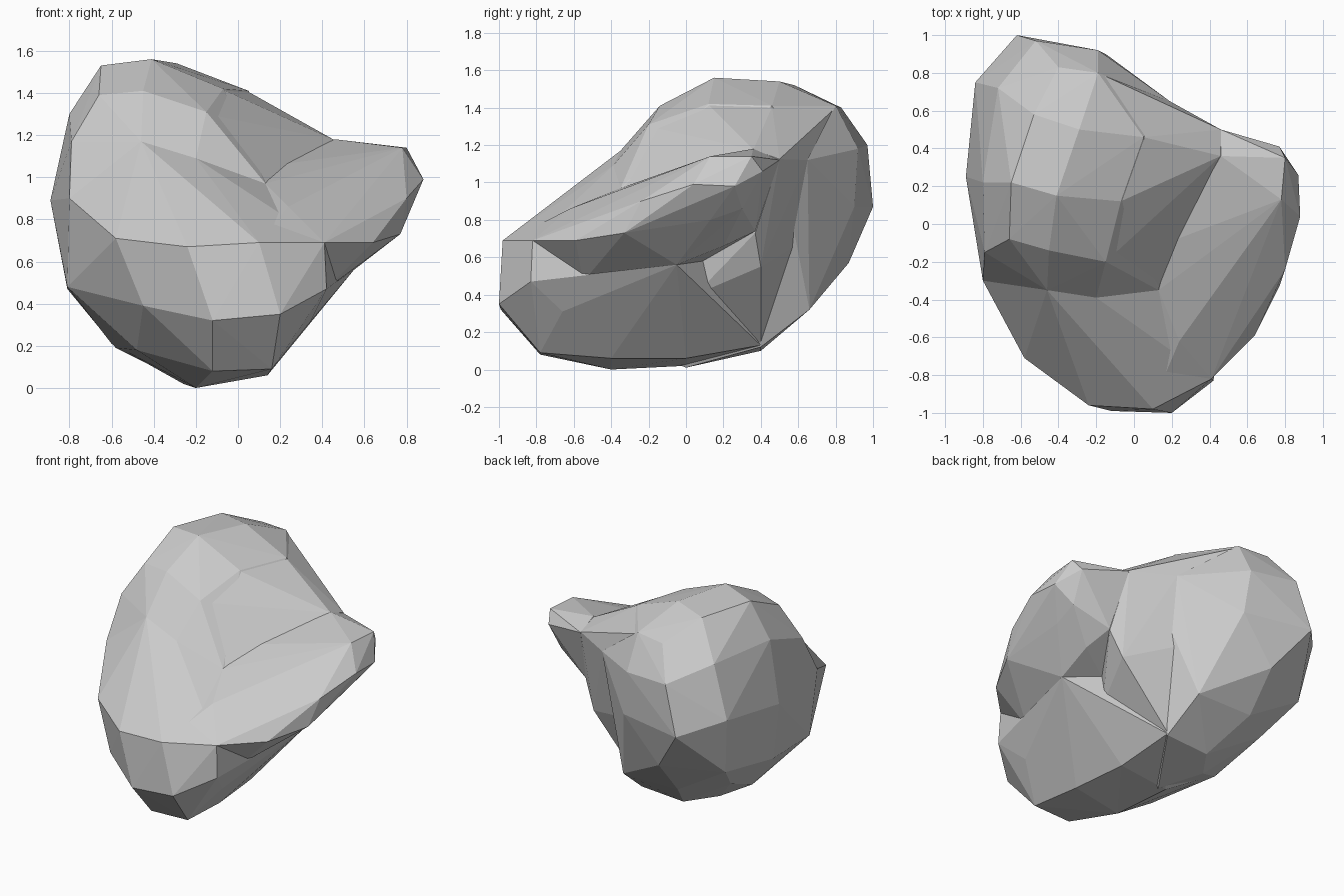
import bpy, bmesh


def hull(name, points):
    """Flat-faced convex lump around a few corner points."""
    bm = bmesh.new()
    for p in points:
        bm.verts.new(p)
    res = bmesh.ops.convex_hull(bm, input=bm.verts)
    junk = {e for e in res["geom_interior"] + res["geom_unused"]
            if isinstance(e, bmesh.types.BMVert)}
    bmesh.ops.delete(bm, geom=list(junk), context='VERTS')
    bmesh.ops.recalc_face_normals(bm, faces=bm.faces)
    me = bpy.data.meshes.new(name)
    bm.to_mesh(me)
    bm.free()
    ob = bpy.data.objects.new(name, me)
    bpy.context.collection.objects.link(ob)
    return ob


# Rounded mass at the back left, running down into the front slope
dome = hull("boulder", [
    (-.41, .15, 1.56), (-.29, .5, 1.54), (-.65, .22, 1.53), (-.53, .58, 1.52),
    (.05, .46, 1.41), (-.19, .8, 1.41), (-.4, .83, 1.4), (-.72, .72, 1.3),
    (-.66, -.08, 1.39), (-.45, -.14, 1.41), (-.15, -.2, 1.31), (-.07, .12, 1.42),
    (-.8, .22, 1.3), (-.89, .25, .89), (-.84, .75, .95), (-.79, -.15, 1.17),
    (-.81, .2, .47), (-.62, 1, .87), (-.52, .97, 1.2), (-.19, .92, 1.18),
    (-.15, .9, .87), (-.4, .87, .57), (.19, .65, 1.12), (.22, .55, .88),
    (.13, .58, .66), (.02, .66, .32), (-.4, .66, .32), (-.58, .1, .19),
    (-.2, 0, .01), (.06, .4, .12), (-.46, -.35, 1.17), (-.2, -.39, 1.09),
    (.13, -.35, .97), (-.8, -.3, .9), (-.81, -.2, .48), (-.48, -.4, .18),
    (-.26, .4, .1), (-.4, .2, .1), (-.66, .45, .35), (-.78, .68, .55)])

# Tapered front foot
foot = hull("foot", [
    (-.2, -.4, 0), (-.26, 0, .02), (.1, 0, .06), (.14, -.4, .06), (.06, .4, .13),
    (-.12, -.78, .08), (.16, -.78, .09), (-.12, -.99, .32), (.2, -1, .35),
    (.42, -.83, .47), (-.24, -.96, .67), (.1, -.98, .69), (.41, -.82, .69),
    (-.58, -.71, .71), (-.45, -.76, .39), (-.48, -.4, .18), (-.8, -.3, .9),
    (-.81, -.2, .48), (.34, -.66, .31), (.36, -.02, .36), (.42, -.38, .47),
    (-.46, -.35, 1.17), (-.2, -.39, 1.09), (.13, -.35, .97), (-.6, .1, .21),
    (.55, -.05, .56), (.34, .09, .58)])

# Ledge that sticks out to the right
ledge = hull("ledge", [
    (.41, -.82, .69), (.64, -.59, .69), (.77, -.33, .73), (.8, -.24, .9),
    (.88, .04, .99), (.87, .26, .98), (.78, .13, 1.14), (.8, .35, 1.14),
    (.77, .41, 1.06), (.46, .36, 1.18), (.2, -.09, 1.06), (.13, -.35, .97),
    (.1, -.95, .69), (.55, -.05, .56), (.34, .09, .58), (.56, .2, .66),
    (.74, .13, .8), (.75, .3, .86), (.51, .37, .74), (.46, .5, 1.12),
    (0, 0, .6), (.42, -.55, .47), (.24, -.62, .86)])

# Saddle and web between the rounded mass and the ledge
saddle = hull("saddle", [
    (-.07, .12, 1.415), (.05, .46, 1.405), (-.19, .8, 1.4), (.19, .65, 1.12),
    (.46, .36, 1.175), (.46, .5, 1.125), (.2, -.09, 1.055), (.13, -.35, .965),
    (-.15, -.2, 1.3), (.43, .4, .55), (.51, .37, .73), (.13, .58, .66),
    (.06, .4, .14), (.3, .05, .4)])

# Fuse the lumps into one faceted rock
for part in (foot, ledge, saddle):
    mod = dome.modifiers.new("fuse", 'BOOLEAN')
    mod.operation = 'UNION'
    mod.solver = 'EXACT'
    mod.object = part
bpy.context.view_layer.objects.active = dome
dome.select_set(True)
for mod in list(dome.modifiers):
    bpy.ops.object.modifier_apply(modifier=mod.name)
for part in (foot, ledge, saddle):
    bpy.data.objects.remove(part)
